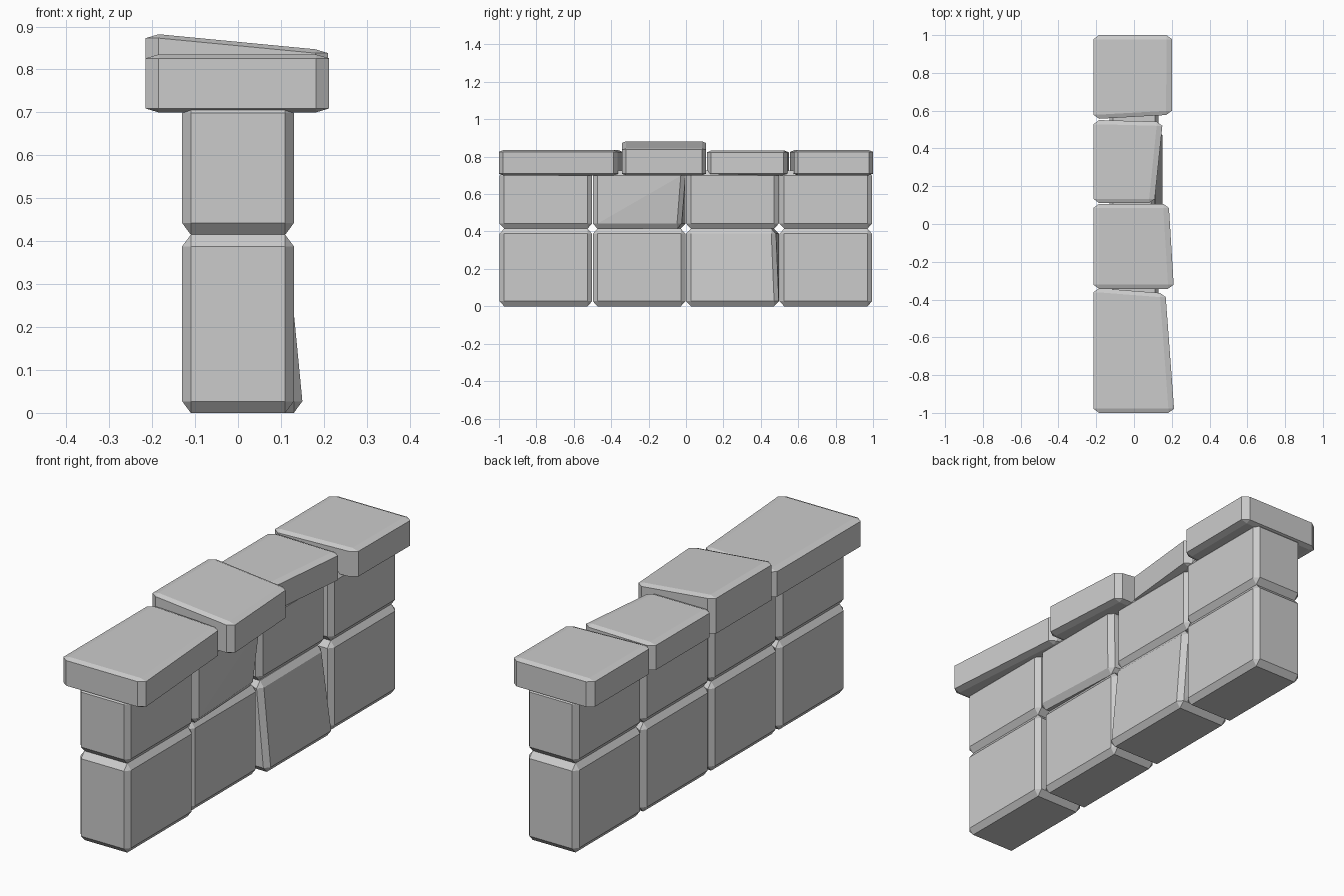
import bpy
import bmesh
from itertools import product
from mathutils import Vector

if "Cube" in bpy.data.objects:
    bpy.data.objects.remove(bpy.data.objects["Cube"], do_unlink=True)

stone = bpy.data.materials.new("grey_stone")
stone.use_nodes = True
GREY = (0.6, 0.6, 0.6, 1)
stone.diffuse_color = GREY
stone.node_tree.nodes["Principled BSDF"].inputs["Base Color"].default_value = GREY


def chamfered_block(name, low, high, chamfer, shifts=None):
    """Box with chamfered edges; shifts moves single corners, keyed by their signs."""
    bm = bmesh.new()
    for signs in product((-1, 1), repeat=3):
        corner = Vector([high[i] if signs[i] > 0 else low[i] for i in range(3)])
        corner += Vector((shifts or {}).get(signs, (0, 0, 0)))
        # each corner becomes three points, one on each adjoining face
        for face_axis in range(3):
            bm.verts.new([corner[i] - (0 if i == face_axis else signs[i] * chamfer[i])
                          for i in range(3)])
    hull = bmesh.ops.convex_hull(bm, input=bm.verts[:])
    spare = {v for v in hull["geom_interior"] + hull["geom_unused"]
             if isinstance(v, bmesh.types.BMVert)}
    bmesh.ops.delete(bm, geom=list(spare), context="VERTS")
    bmesh.ops.dissolve_limit(bm, angle_limit=0.02, verts=bm.verts[:], edges=bm.edges[:])
    bmesh.ops.recalc_face_normals(bm, faces=bm.faces[:])
    mesh = bpy.data.meshes.new(name)
    bm.to_mesh(mesh)
    bm.free()
    mesh.materials.append(stone)
    obj = bpy.data.objects.new(name, mesh)
    bpy.context.collection.objects.link(obj)
    return obj


# Two courses of four wall blocks; some are recessed or have pushed corners
BLOCK_CHAMFER = (0.02, 0.025, 0.027)
recess = {("lower", 1): 0.02, ("upper", 2): 0.02}
pushed = {
    ("lower", 2): {(1, -1, -1): (0.02, 0, 0), (1, 1, -1): (0.02, 0, 0),
                   (1, -1, 1): (-0.015, 0, 0), (1, 1, 1): (-0.02, -0.015, 0)},
    ("upper", 1): {(1, 1, -1): (-0.02, -0.02, 0)},
}
for course, bottom, top in (("lower", 0, 0.415), ("upper", 0.415, 0.725)):
    for i in range(4):
        start = -0.997 + i * 0.499
        chamfered_block(f"{course}_block_{i + 1}",
                        (-0.13, start, bottom),
                        (0.13 - recess.get((course, i), 0), start + 0.495, top),
                        BLOCK_CHAMFER, pushed.get((course, i)))


# Overhanging cap stones: y start, y end, left edge x at each end, top z, skews
def cap(name, y0, y1, x0, x1, top, skew0=0, skew1=0, slope=0):
    shifts = {}
    for z in (-1, 1):
        drop = -slope if z > 0 else 0
        shifts[(1, -1, z)] = (x0, skew0, drop)
        shifts[(1, 1, z)] = (x1, skew1, drop)
    chamfered_block(name, (-0.215, y0, 0.7), (0, y1, top), (0.03, 0.022, 0.009), shifts)


cap("cap_stone_1", -1, -0.34, 0.212, 0.168, 0.835, skew1=-0.025)
cap("cap_stone_2", -0.343, 0.107, 0.21, 0.185, 0.882, slope=0.035)
cap("cap_stone_3", 0.111, 0.55, 0.11, 0.15, 0.832, skew1=-0.008)
cap("cap_stone_4", 0.557, 1, 0.2, 0.202, 0.835, skew0=0.02)
